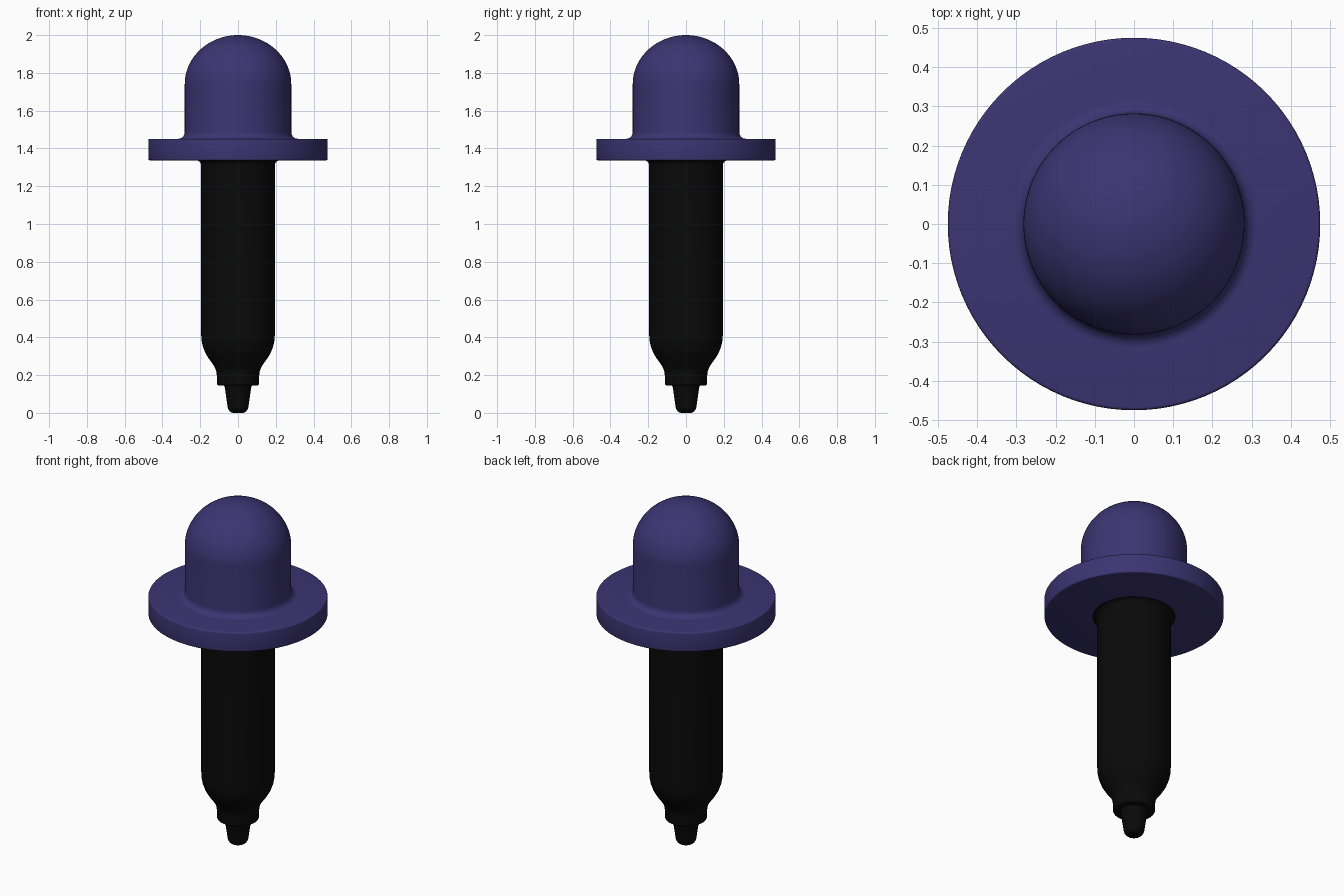
import bpy, bmesh, math

if "Cube" in bpy.data.objects:
    bpy.data.objects.remove(bpy.data.objects["Cube"])

SEGMENTS = 96


def material(name, color):
    m = bpy.data.materials.new(name)
    m.diffuse_color = color
    m.use_nodes = True
    m.node_tree.nodes["Principled BSDF"].inputs["Base Color"].default_value = m.diffuse_color
    return m


def arc(cr, cz, a, b, start, end, n=8):
    """Points of an elliptical arc in the (radius, z) plane."""
    pts = []
    for i in range(n + 1):
        t = math.radians(start + (end - start) * i / n)
        pts.append((max(cr + a * math.cos(t), 0.0), cz + b * math.sin(t)))
    return pts


def lathe(name, profile, mat):
    """Spin a bottom-to-top (radius, z) profile around the z axis."""
    bm = bmesh.new()
    verts = [bm.verts.new((r, 0, z)) for r, z in profile]
    edges = [bm.edges.new(p) for p in zip(verts, verts[1:])]
    bmesh.ops.spin(bm, geom=verts + edges, cent=(0, 0, 0), axis=(0, 0, 1),
                   angle=math.tau, steps=SEGMENTS, use_duplicate=False)
    bmesh.ops.remove_doubles(bm, verts=bm.verts[:], dist=0.0001)
    bmesh.ops.recalc_face_normals(bm, faces=bm.faces[:])
    mesh = bpy.data.meshes.new(name)
    bm.to_mesh(mesh)
    bm.free()
    obj = bpy.data.objects.new(name, mesh)
    bpy.context.collection.objects.link(obj)
    mesh.materials.append(mat)
    bpy.ops.object.select_all(action='DESELECT')
    obj.select_set(True)
    bpy.context.view_layer.objects.active = obj
    bpy.ops.object.shade_smooth_by_angle(angle=math.radians(40))
    return obj


purple = material("purple", (0.045, 0.035, 0.17, 1))
black = material("black", (0.003, 0.003, 0.003, 1))

# Tapered tip, collar, shoulder and barrel
barrel = [(0, 0)]
barrel += arc(0.022, 0.035, 0.033, 0.035, -90, -8)
barrel += [(0.070, 0.135), (0.074, 0.145)]
barrel += arc(0.100, 0.157, 0.012, 0.012, -90, 0, 4)
barrel += [(0.112, 0.195)]
barrel += [(0.114, 0.215), (0.121, 0.238), (0.134, 0.259)]
barrel += [(0.158, 0.292), (0.175, 0.322), (0.188, 0.358), (0.194, 0.39), (0.195, 0.42)]
barrel += [(0.195, 1.31)]
barrel += arc(0.22, 1.31, 0.025, 0.027, 180, 90, 6)
barrel += [(0, 1.337)]
lathe("barrel", barrel, black)

# Round flange with softened rim, blending into the domed cap
cap = [(0, 1.337)]
cap += arc(0.467, 1.345, 0.008, 0.008, -90, 0, 4)
cap += arc(0.467, 1.443, 0.008, 0.008, 0, 90, 4)
cap += arc(0.317, 1.486, 0.035, 0.035, 270, 180)
cap += arc(0, 1.74, 0.282, 0.26, 0, 90, 24)
lathe("cap", cap, purple)
